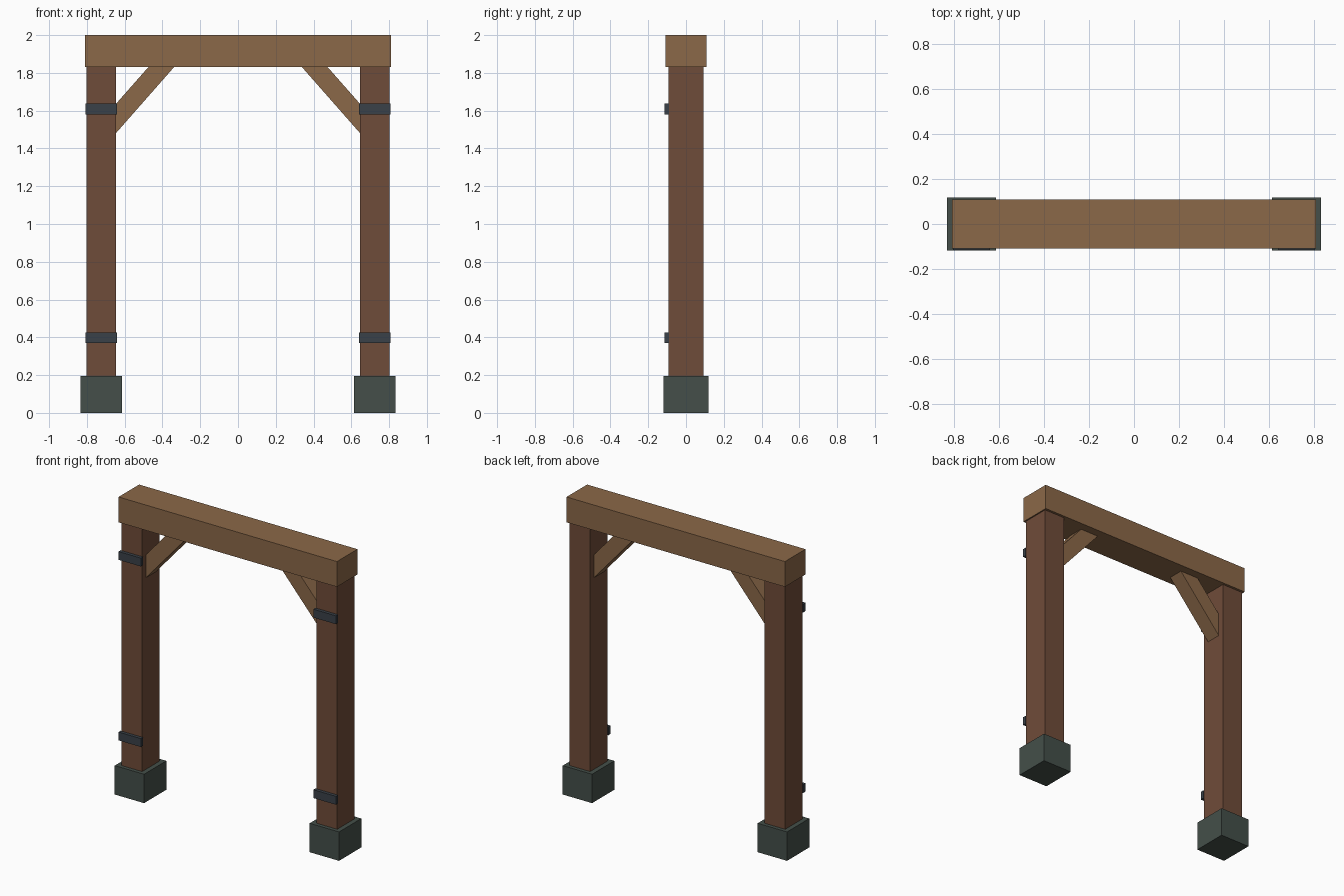
import bpy

if "Cube" in bpy.data.objects:
    bpy.data.objects.remove(bpy.data.objects["Cube"])


def material(name, rgb):
    m = bpy.data.materials.new(name)
    m.diffuse_color = (*rgb, 1)
    m.use_nodes = True
    m.node_tree.nodes["Principled BSDF"].inputs["Base Color"].default_value = m.diffuse_color
    return m


POST = material("dark_wood", (0.159, 0.072, 0.041))
BEAM = material("light_wood", (0.258, 0.138, 0.065))
STONE = material("stone", (0.058, 0.078, 0.067))
IRON = material("iron", (0.042, 0.053, 0.065))


def prism(name, profile, y0, y1, mat):
    """Extrude an XZ outline from y0 to y1, as a flat-shaded solid."""
    n = len(profile)
    verts = [(x, y, z) for y in (y0, y1) for x, z in profile]
    faces = [tuple(range(n)), tuple(reversed(range(n, 2 * n)))]
    faces += [(i, i + n, (i + 1) % n + n, (i + 1) % n) for i in range(n)]
    mesh = bpy.data.meshes.new(name)
    mesh.from_pydata(verts, [], faces)
    mesh.materials.append(mat)
    obj = bpy.data.objects.new(name, mesh)
    bpy.context.collection.objects.link(obj)
    return obj


def box(name, x0, x1, y0, y1, z0, z1, mat):
    return prism(name, [(x0, z0), (x1, z0), (x1, z1), (x0, z1)], y0, y1, mat)


def mirrored(obj):
    obj.modifiers.new("mirror_x", 'MIRROR').use_axis[0] = True


# Lintel across the top
box("top_beam", -0.811, 0.811, -0.109, 0.109, 1.83, 2.0, BEAM)

# Posts and their stone footings
mirrored(box("post", 0.647, 0.802, -0.093, 0.093, 0.003, 1.84, POST))
mirrored(box("footing", 0.615, 0.833, -0.118, 0.118, 0, 0.194, STONE))

# Diagonal braces, running slightly into the post and beam
brace = [(0.647, 1.48), (0.66, 1.48), (0.66, 1.635), (0.647, 1.635),
         (0.475, 1.83), (0.475, 1.84), (0.339, 1.84), (0.339, 1.83)]
mirrored(prism("brace", brace[::-1], -0.052, 0.052, BEAM))

# Iron straps on the front of the posts
for name, z in (("lower_strap", 0.397), ("upper_strap", 1.609)):
    mirrored(box(name, 0.641, 0.807, -0.115, -0.091, z - 0.028, z + 0.028, IRON))
